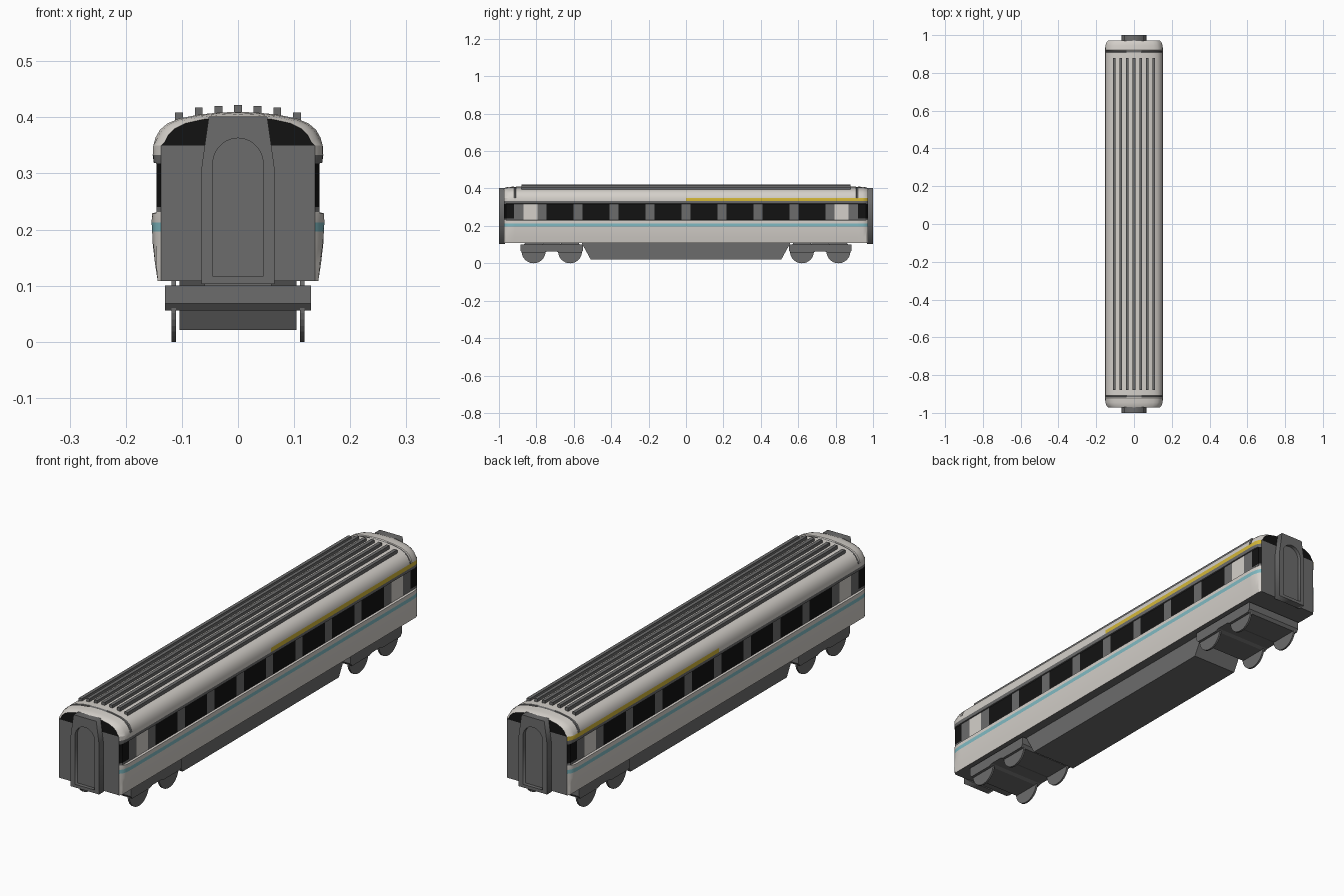
import bpy, bmesh, math

if "Cube" in bpy.data.objects:
    bpy.data.objects.remove(bpy.data.objects["Cube"])


def material(name, rgb):
    m = bpy.data.materials.new(name)
    m.diffuse_color = (*rgb, 1)
    m.use_nodes = True
    m.node_tree.nodes["Principled BSDF"].inputs["Base Color"].default_value = m.diffuse_color
    return m


LIGHT = material("light_grey_paint", (0.66, 0.63, 0.59))
DARK = material("dark_grey", (0.15, 0.15, 0.15))
BLACK = material("black_glass", (0.006, 0.006, 0.006))
TEAL = material("teal_stripe", (0.22, 0.50, 0.55))
YELLOW = material("yellow_stripe", (0.65, 0.47, 0.04))


def add_object(name, bm, mats, smooth=None):
    bmesh.ops.recalc_face_normals(bm, faces=bm.faces)
    me = bpy.data.meshes.new(name)
    bm.to_mesh(me)
    bm.free()
    ob = bpy.data.objects.new(name, me)
    bpy.context.collection.objects.link(ob)
    for m in mats:
        me.materials.append(m)
    if smooth:
        bpy.ops.object.select_all(action='DESELECT')
        ob.select_set(True)
        bpy.context.view_layer.objects.active = ob
        bpy.ops.object.shade_smooth_by_angle(angle=math.radians(smooth))
    return ob


def box(name, x0, x1, y0, y1, z0, z1, mat=DARK):
    return prism(name, [(y0, z0), (y1, z0), (y1, z1), (y0, z1)], x0, x1, mat)


def prism(name, outline, x0, x1, mat=DARK):
    """Extrude a (y, z) outline across the car from x0 to x1."""
    bm = bmesh.new()
    a = [bm.verts.new((x0, y, z)) for y, z in outline]
    b = [bm.verts.new((x1, y, z)) for y, z in outline]
    n = len(a)
    bm.faces.new(a)
    bm.faces.new(b[::-1])
    for i in range(n):
        j = (i + 1) % n
        bm.faces.new((a[i], a[j], b[j], b[i]))
    return add_object(name, bm, [mat])


# Car body: half cross-section (x, z), from sill up to the roof ridge
profile = [(.143, .108), (.148, .14), (.152, .175), (.153, .197), (.154, .213),
           (.153, .229), (.145, .231), (.145, .24), (.145, .318), (.150, .319),
           (.152, .333), (.151, .35), (.147, .364), (.139, .378), (.126, .389),
           (.105, .398), (.07, .405), (.035, .4085), (0, .41)]
windows = [(-.674 + .1925 * i - .073, -.674 + .1925 * i + .073) for i in range(8)]
doors = [(-.87, -.795), (.795, .87)]

# Stations along the car: (y, inset), the ends tuck inwards
stations = [(0, 0)] + [(y, 0) for pair in windows + doors for y in pair]
for s in (-1, 1):
    stations += [(s * y, i) for y, i in ((.908, 0), (.911, .004), (.917, .004), (.92, 0),
                                         (.945, .003), (.962, .008), (.972, .017))]
stations.sort()


def body_colour(y, z):
    if z < .197 or .213 < z < .231:
        return 0
    if z < .213:
        return 3
    if z < .318:                                    # window band
        if any(a < y < b for a, b in doors):
            return 0
        if any(a < y < b for a, b in windows) or (abs(y) > .92 and z > .24):
            return 2
        return 1
    if z < .333:
        return 1
    if z < .35:
        return 4 if y > 0 else 0
    return 1 if .908 < abs(y) < .918 and z > .355 else 0   # roof seam


def section(bm, y, inset):
    pts = []
    for x, z in profile:
        if z > .355:
            x, z = x * (1 - inset / .154), z - inset * .5
        elif abs(y) > .93:
            x = min(x, .154 - inset)
        pts.append((x, z))
    ring = pts + [(-x, z) for x, z in pts[-2::-1]]
    return [bm.verts.new((x, y, z)) for x, z in ring]


bm = bmesh.new()
rings = [section(bm, *s) for s in stations]
n, half = len(rings[0]), len(profile)
for k in range(len(rings) - 1):
    ymid = (stations[k][0] + stations[k + 1][0]) / 2
    for i in range(n):
        j = (i + 1) % n
        f = bm.faces.new((rings[k][i], rings[k][j], rings[k + 1][j], rings[k + 1][i]))
        if i == n - 1:
            f.material_index = 1                    # floor underside
        else:
            p, q = (i if i < half else n - 1 - i), (j if j < half else n - 1 - j)
            f.material_index = body_colour(ymid, (profile[p][1] + profile[q][1]) / 2)
# End walls, dark below and black under the roof arch
for ring in (rings[0], rings[-1]):
    for i in range(half - 1):
        quad = [ring[i], ring[i + 1], ring[n - 2 - i], ring[n - 1 - i]]
        quad = list(dict.fromkeys(quad))
        f = bm.faces.new(quad)
        f.material_index = 1 if profile[i][1] < .345 else 2
add_object("car_body", bm, [LIGHT, DARK, BLACK, TEAL, YELLOW], smooth=28)

# Roof ribs
for i, top in zip(range(-3, 4), (.409, .418, .42, .422, .42, .418, .409)):
    x = i * .035
    box(f"roof_rib_{i + 4}", x - .007, x + .007, -.88, .88, .385, top)


# Gangway frames: flat outline with an arched opening
def gangway(name, y):
    cu = bpy.data.curves.new(name, 'CURVE')
    cu.dimensions = '2D'
    cu.fill_mode = 'BOTH'
    cu.extrude = .016
    outer = [(-.065, .103), (.065, .103), (.065, .31), (.052, .402), (-.052, .402), (-.065, .31)]
    arch = [(-.045, .116), (.045, .116)]
    arch += [(.045 * math.cos(a), .317 + .046 * math.sin(a))
             for a in (math.pi * k / 14 for k in range(15))]
    for pts in (outer, arch):
        sp = cu.splines.new('POLY')
        sp.points.add(len(pts) - 1)
        for p, (x, z) in zip(sp.points, pts):
            p.co = (x, z, 0, 1)
        sp.use_cyclic_u = True
    tmp = bpy.data.objects.new(name + "_outline", cu)
    bpy.context.collection.objects.link(tmp)
    bpy.context.view_layer.update()
    dg = bpy.context.evaluated_depsgraph_get()
    me = bpy.data.meshes.new_from_object(tmp.evaluated_get(dg))
    bpy.data.objects.remove(tmp)
    me.materials.clear()
    me.materials.append(DARK)
    ob = bpy.data.objects.new(name, me)
    ob.rotation_euler = (math.pi / 2, 0, 0)
    ob.location.y = y
    bpy.context.collection.objects.link(ob)


for s, end in ((-1, "front"), (1, "back")):
    gangway(f"{end}_gangway_frame", s * .984)
    y0, y1 = sorted((s * .96, s * .985))
    box(f"{end}_gangway_door", -.05, .05, y0, y1, .11, .368)

    # Bogie frame with a slightly raised middle
    outline = [(.55, .1), (.885, .1), (.885, .068), (.875, .056), (.76, .056), (.745, .062),
               (.69, .062), (.675, .056), (.56, .056), (.55, .068)]
    prism(f"{end}_bogie_frame", [(s * y, z) for y, z in outline], -.13, .13)
    y0, y1 = sorted((s * .67, s * .765))
    box(f"{end}_bogie_pivot", -.06, .06, y0, y1, .09, .115)

    # Wheels
    for a, y in enumerate((.62, .815)):
        for side, name in ((-1, "left"), (1, "right")):
            circle = [(s * y + .064 * math.cos(t), .064 + .064 * math.sin(t))
                      for t in (math.tau * k / 32 for k in range(32))]
            prism(f"{end}_{name}_wheel_{a + 1}", circle, side * .1145 - .004, side * .1145 + .004)

# Equipment box slung under the floor
prism("underfloor_box", [(-.56, .112), (-.51, .021), (.51, .021), (.56, .112)], -.104, .104)
